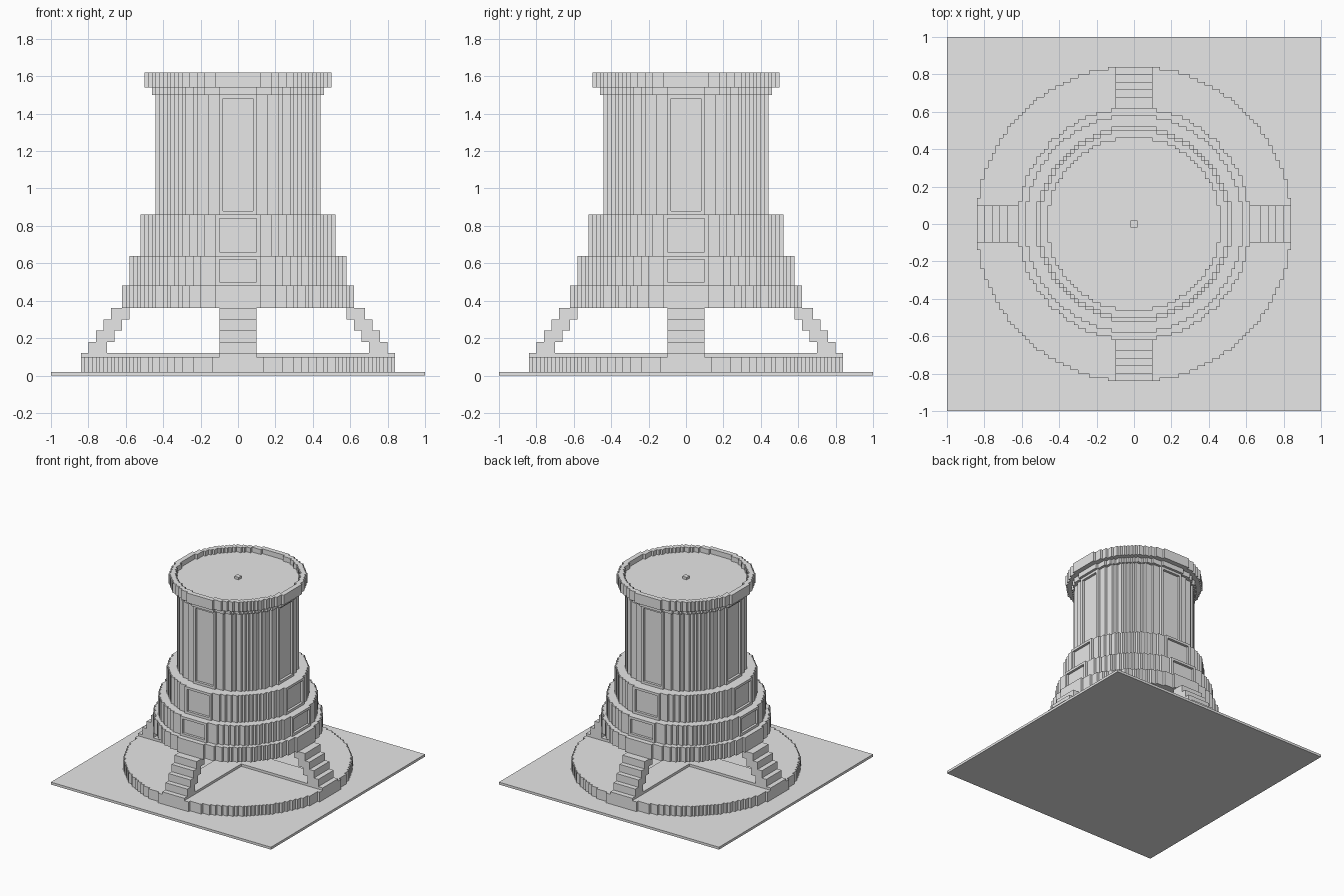
import bpy, bmesh, math

if "Cube" in bpy.data.objects:
    bpy.data.objects.remove(bpy.data.objects["Cube"])

stone = bpy.data.materials.new("pale stone grey")
stone.diffuse_color = (0.8, 0.8, 0.8, 1)
stone.use_nodes = True
stone.node_tree.nodes["Principled BSDF"].inputs["Base Color"].default_value = stone.diffuse_color
CELL = 0.02


def make_object(name, bm):
    bmesh.ops.recalc_face_normals(bm, faces=bm.faces)
    mesh = bpy.data.meshes.new(name)
    bm.to_mesh(mesh)
    bm.free()
    mesh.materials.append(stone)
    obj = bpy.data.objects.new(name, mesh)
    bpy.context.collection.objects.link(obj)
    return obj


def add_box(bm, x0, x1, y0, y1, z0, z1):
    verts = bmesh.ops.create_cube(bm, size=1)["verts"]
    for v in verts:
        v.co = (x1 if v.co.x > 0 else x0, y1 if v.co.y > 0 else y0, z1 if v.co.z > 0 else z0)
    return verts


def turned(verts, quarter):
    # rotate by quarter turns about the vertical axis
    for v in verts:
        for _ in range(quarter):
            v.co.x, v.co.y = -v.co.y, v.co.x


def stepped_outline(radius):
    # outline of a circle made of small square cells
    n = round(radius / CELL)
    limit = (radius + 0.003) ** 2
    heights = []
    for i in range(n):
        x = (i + 0.5) * CELL
        heights.append(sum((x * x + ((j + 0.5) * CELL) ** 2) <= limit for j in range(n)))
    quad = [(0, heights[0])]
    for i in range(n):
        nxt = heights[i + 1] if i + 1 < n else 0
        if nxt != heights[i]:
            quad += [(i + 1, heights[i]), (i + 1, nxt)]
    quad = quad[1:-1]  # drop the points on the axes
    q2 = [(x, -y) for x, y in reversed(quad)]
    q3 = [(-x, -y) for x, y in quad]
    q4 = [(-x, y) for x, y in reversed(quad)]
    points = []
    for x, y in quad + [(quad[-1][0], 0)] + q2 + q3 + q4:
        p = (x * CELL, y * CELL)
        if y and p not in points:
            points.append(p)
    return points


def stepped_disc(name, radius, z0, z1):
    bm = bmesh.new()
    face = bm.faces.new([bm.verts.new((x, y, z0)) for x, y in stepped_outline(radius)])
    top = bmesh.ops.extrude_face_region(bm, geom=[face], use_keep_orig=True)["geom"]
    for v in top:
        if isinstance(v, bmesh.types.BMVert):
            v.co.z = z1
    return make_object(name, bm)


def cut(obj, cutter):
    mod = obj.modifiers.new("cut", "BOOLEAN")
    mod.operation = "DIFFERENCE"
    mod.solver = "EXACT"
    mod.object = cutter
    bpy.context.view_layer.objects.active = obj
    bpy.ops.object.modifier_apply(modifier=mod.name)
    bpy.data.objects.remove(cutter)


def panelled_tier(name, radius, z0, z1, half, p0, p1):
    # drum with one shallow recessed panel on each of four sides
    obj = stepped_disc(name, radius, z0, z1)
    bm = bmesh.new()
    for q in range(4):
        turned(add_box(bm, -half, half, -radius - 0.05, -radius + 0.02, p0, p1), q)
    cut(obj, make_object("panel_cutter", bm))


# Ground slab and round plinth
bm = bmesh.new()
add_box(bm, -1, 1, -1, 1, 0, 0.02)
make_object("ground_slab", bm)
stepped_disc("round_plinth", 0.84, 0.02, 0.10)

# Crossing walkways on the plinth
bm = bmesh.new()
add_box(bm, -0.1, 0.1, -0.84, 0.84, 0.02, 0.12)
add_box(bm, -0.84, 0.84, -0.1, 0.1, 0.02, 0.12)
make_object("cross_walkway", bm)

# Four open stairs carrying the tower
for q, side in enumerate(("front", "right", "back", "left")):
    bm = bmesh.new()
    for k in range(4):
        y, z = -0.80 + 0.04 * k, 0.12 + 0.06 * k
        turned(add_box(bm, -0.1, 0.1, y, y + 0.10, z, z + 0.06), q)
    make_object(side + "_stair", bm)

# Tower tiers
stepped_disc("tower_foot", 0.62, 0.36, 0.48)
panelled_tier("lower_tier", 0.58, 0.48, 0.64, 0.10, 0.50, 0.62)
panelled_tier("middle_tier", 0.52, 0.64, 0.86, 0.10, 0.66, 0.84)
panelled_tier("tower_shaft", 0.44, 0.86, 1.50, 0.08, 0.88, 1.48)
stepped_disc("tower_neck", 0.46, 1.50, 1.54)

# Roof with a low rim and a small centre stud
roof = stepped_disc("roof_rim", 0.50, 1.54, 1.62)
cut(roof, stepped_disc("roof_cutter", 0.46, 1.58, 1.70))
bm = bmesh.new()
add_box(bm, -0.02, 0.02, -0.02, 0.02, 1.58, 1.60)
make_object("roof_stud", bm)
